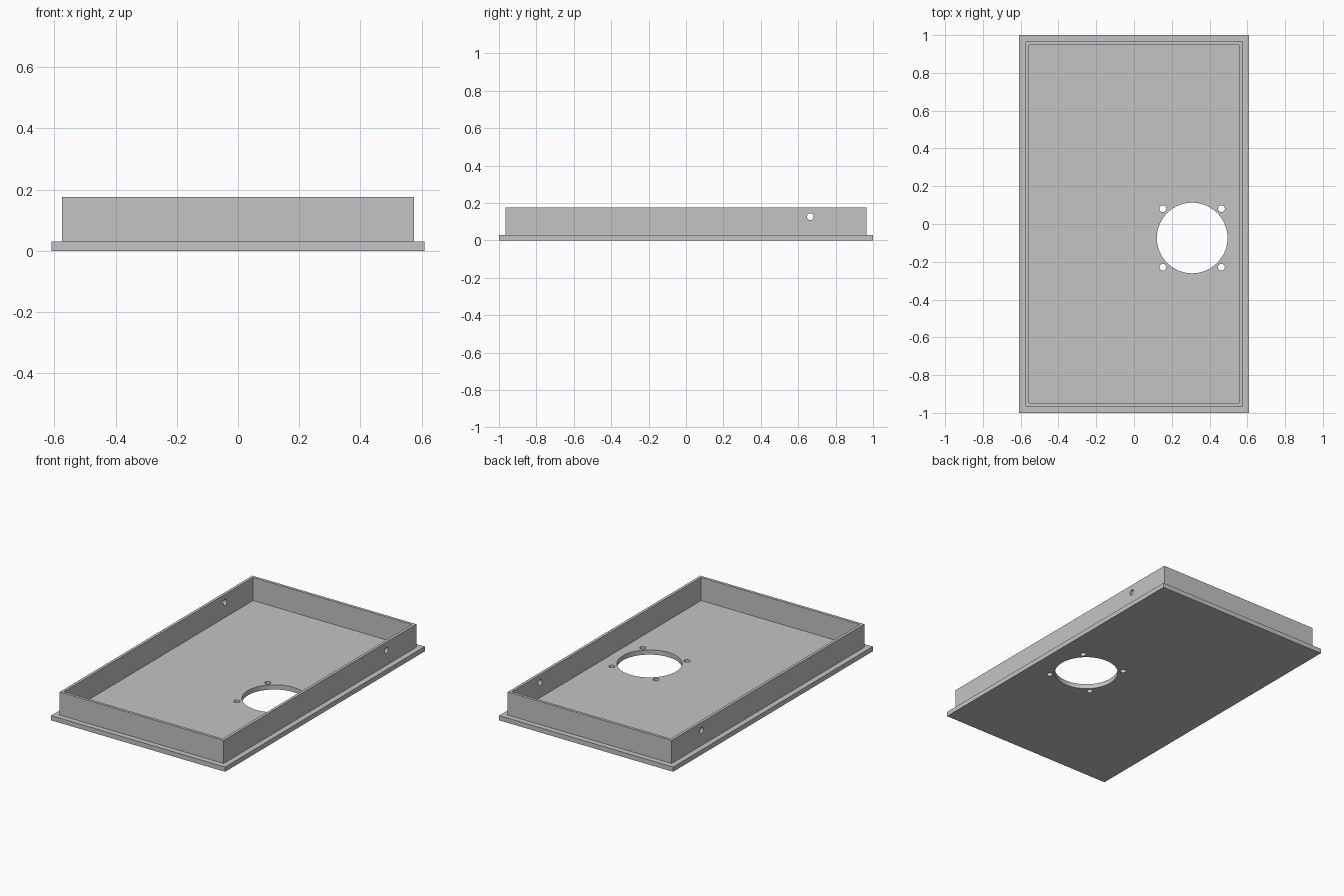
import bpy, bmesh, math
from mathutils import Matrix

if "Cube" in bpy.data.objects:
    bpy.data.objects.remove(bpy.data.objects["Cube"], do_unlink=True)

HALF_X, HALF_Y = 0.61, 1.0
BASE, HEIGHT = 0.03, 0.176
LIP, WALL = 0.035, 0.018
FAN_X, FAN_Y, FAN_R = 0.308, -0.074, 0.187
SCREW_OFFSET, SMALL_R = 0.155, 0.018

grey = bpy.data.materials.new("plain grey")
grey.use_nodes = True
colour = (0.55, 0.55, 0.55, 1)
grey.diffuse_color = colour
grey.node_tree.nodes["Principled BSDF"].inputs["Base Color"].default_value = colour


def make_object(name, bm):
    mesh = bpy.data.meshes.new(name)
    bm.to_mesh(mesh)
    bm.free()
    mesh.materials.append(grey)
    obj = bpy.data.objects.new(name, mesh)
    bpy.context.collection.objects.link(obj)
    return obj


# Base plate with the rim wall raised from its top face
bm = bmesh.new()
bmesh.ops.create_cube(bm, size=1)
bmesh.ops.transform(bm, verts=bm.verts, matrix=Matrix.Translation((0, 0, BASE / 2))
                    @ Matrix.Diagonal((2 * HALF_X, 2 * HALF_Y, BASE, 1)))
bm.normal_update()
top = max(bm.faces, key=lambda f: f.calc_center_median().z)
bmesh.ops.inset_region(bm, faces=[top], thickness=LIP, use_even_offset=True)
ring = bmesh.ops.inset_region(bm, faces=[top], thickness=WALL, use_even_offset=True)["faces"]
raised = bmesh.ops.extrude_face_region(bm, geom=ring)["geom"]
bmesh.ops.delete(bm, geom=[f for f in ring if f.is_valid], context="FACES_ONLY")
bmesh.ops.translate(bm, vec=(0, 0, HEIGHT - BASE),
                    verts=[v for v in raised if isinstance(v, bmesh.types.BMVert)])
bmesh.ops.recalc_face_normals(bm, faces=bm.faces)
tray = make_object("tray", bm)

# Round cutters for the openings
cut = bmesh.new()


def add_cutter(location, radius, depth, segments, turn=0):
    bmesh.ops.create_cone(cut, cap_ends=True, segments=segments, radius1=radius,
                          radius2=radius, depth=depth,
                          matrix=Matrix.Translation(location) @ Matrix.Rotation(turn, 4, "Y"))


# Fan opening and its four screw holes
add_cutter((FAN_X, FAN_Y, BASE / 2), FAN_R, 0.1, 72)
for sx in (-1, 1):
    for sy in (-1, 1):
        add_cutter((FAN_X + sx * SCREW_OFFSET, FAN_Y + sy * SCREW_OFFSET, BASE / 2),
                   SMALL_R, 0.1, 32)
# Fixing hole through both long walls
for side in (-1, 1):
    add_cutter((side * (HALF_X - LIP), 0.665, 0.126), SMALL_R, 0.1, 32, math.pi / 2)
cutter = make_object("hole_cutters", cut)
cutter.hide_render = True

bpy.context.view_layer.objects.active = tray
tray.select_set(True)
holes = tray.modifiers.new("holes", "BOOLEAN")
holes.operation = "DIFFERENCE"
holes.solver = "EXACT"
holes.object = cutter
bpy.ops.object.modifier_apply(modifier=holes.name)
bpy.data.objects.remove(cutter, do_unlink=True)

# Smooth hole walls, crisp edges elsewhere
bpy.ops.object.shade_smooth_by_angle(angle=math.radians(30))
